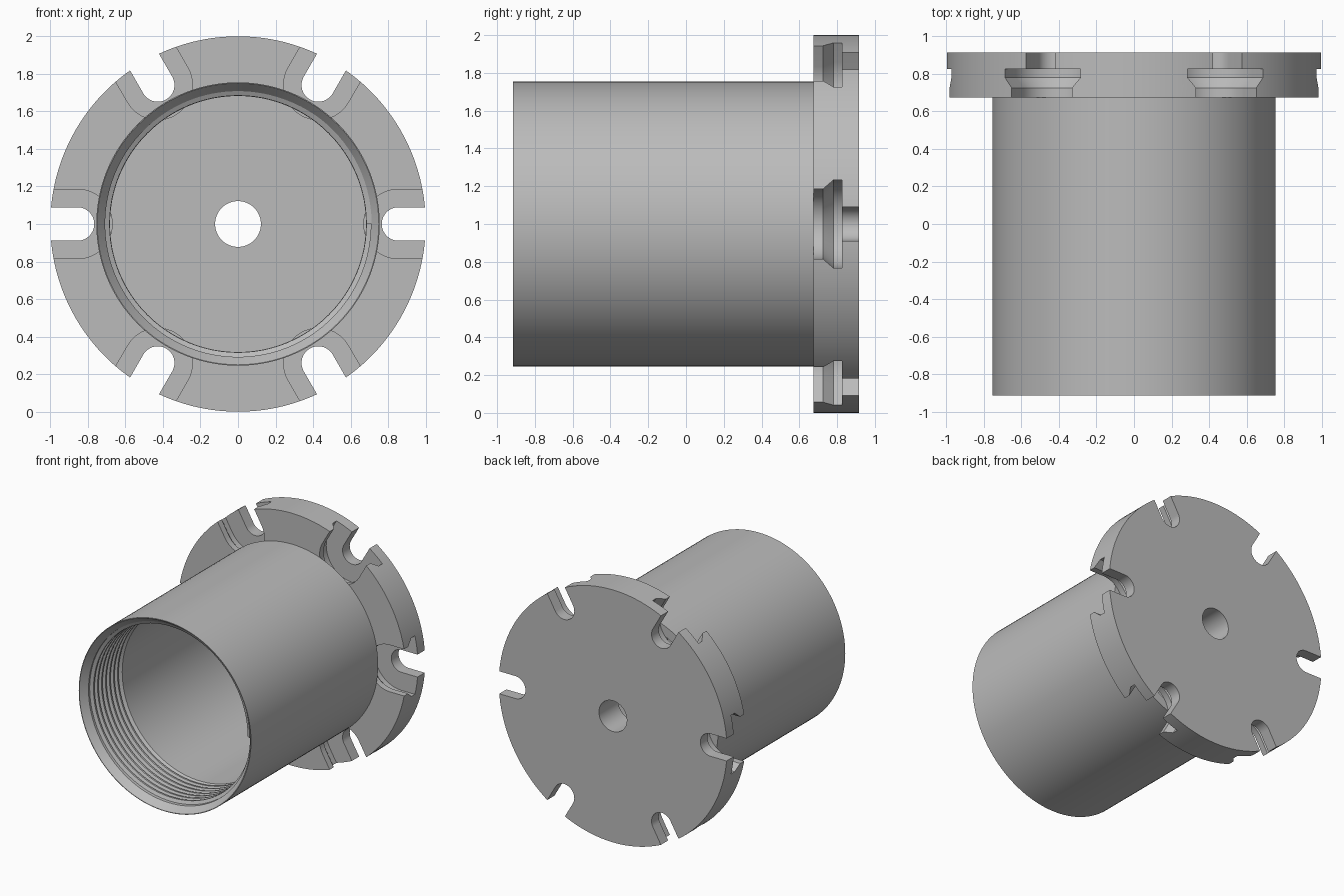
import bpy
import bmesh
from math import sin, cos, pi, radians
from mathutils import Matrix, Vector

if "Cube" in bpy.data.objects:
    bpy.data.objects.remove(bpy.data.objects["Cube"])

AXIS_Z = 1.0
BACK, FLANGE_FRONT, MOUTH = 0.915, 0.675, -0.915
SEGMENTS = 128

grey = bpy.data.materials.new("plain grey")
grey.use_nodes = True
colour = (0.5, 0.5, 0.5, 1)
grey.diffuse_color = colour
grey.node_tree.nodes["Principled BSDF"].inputs["Base Color"].default_value = colour


def finish(name, bm):
    bmesh.ops.recalc_face_normals(bm, faces=bm.faces)
    mesh = bpy.data.meshes.new(name)
    bm.to_mesh(mesh)
    bm.free()
    mesh.materials.append(grey)
    obj = bpy.data.objects.new(name, mesh)
    bpy.context.collection.objects.link(obj)
    return obj


def smooth(obj):
    bpy.ops.object.select_all(action="DESELECT")
    obj.select_set(True)
    bpy.context.view_layer.objects.active = obj
    bpy.ops.object.shade_smooth_by_angle(angle=radians(25))


def bridge(bm, rings, closed):
    """Join neighbouring rings of vertices with quads."""
    count = len(rings) if closed else len(rings) - 1
    for k in range(count):
        a, b = rings[k], rings[(k + 1) % len(rings)]
        for i in range(len(a)):
            j = (i + 1) % len(a)
            bm.faces.new((a[i], a[j], b[j], b[i]))


def loft(bm, outlines):
    """Capped solid through outlines of equal point count."""
    rings = [[bm.verts.new(p) for p in line] for line in outlines]
    bridge(bm, rings, False)
    bm.faces.new(rings[0])
    bm.faces.new(rings[-1])


def circle(r, y, count=SEGMENTS):
    return [Vector((r * cos(2 * pi * i / count), y, AXIS_Z + r * sin(2 * pi * i / count)))
            for i in range(count)]


# Flange disc
bm = bmesh.new()
loft(bm, [circle(1.0, FLANGE_FRONT), circle(1.0, BACK)])
flange = finish("flange", bm)


# Six stepped rim slots and the centre hole
def slot_outline(y, r, angle):
    turn = Matrix.Rotation(angle, 3, "Y")
    points = [(1.15, r)]
    points += [(0.855 - r * sin(pi * i / 24), r * cos(pi * i / 24)) for i in range(25)]
    points.append((1.15, -r))
    return [turn @ Vector((x, y, z)) + Vector((0, 0, AXIS_Z)) for x, z in points]


slot_steps = [(0.6, 0.185), (0.725, 0.185), (0.78, 0.232), (0.825, 0.232),
              (0.825, 0.089), (1.0, 0.089)]
bm = bmesh.new()
for k in range(6):
    loft(bm, [slot_outline(y, r, k * pi / 3) for y, r in slot_steps])
loft(bm, [circle(0.122, 0.6, 64), circle(0.122, 1.0, 64)])
cutter = finish("slot_cutter", bm)
cutter.hide_render = True

cut = flange.modifiers.new("slots", "BOOLEAN")
cut.operation = "DIFFERENCE"
cut.solver = "EXACT"
cut.object = cutter
bpy.context.view_layer.objects.active = flange
bpy.ops.object.modifier_apply(modifier=cut.name)
bpy.data.objects.remove(cutter)
smooth(flange)

# Tube with a bevelled mouth and a relieved bore for the thread
profile = [(0.755, FLANGE_FRONT), (0.755, MOUTH), (0.75, MOUTH), (0.708, -0.86),
           (0.708, -0.5), (0.682, -0.475), (0.682, FLANGE_FRONT)]
bm = bmesh.new()
rings = [[bm.verts.new(p) for p in circle(r, y)] for r, y in profile]
bridge(bm, rings, True)
smooth(finish("tube", bm))

# Helical inner thread ridge
PITCH, TURNS, STEPS = 0.05, 7, 96
section = [(0.712, -0.022), (0.684, -0.007), (0.684, 0.007), (0.712, 0.022)]
bm = bmesh.new()
rings = []
for i in range(TURNS * STEPS + 1):
    a = 2 * pi * i / STEPS
    y0 = -0.85 + PITCH * i / STEPS
    rings.append([bm.verts.new((r * cos(a), y0 + dy, AXIS_Z + r * sin(a)))
                  for r, dy in section])
bridge(bm, rings, False)
bm.faces.new(rings[0])
bm.faces.new(rings[-1])
smooth(finish("inner_thread", bm))
